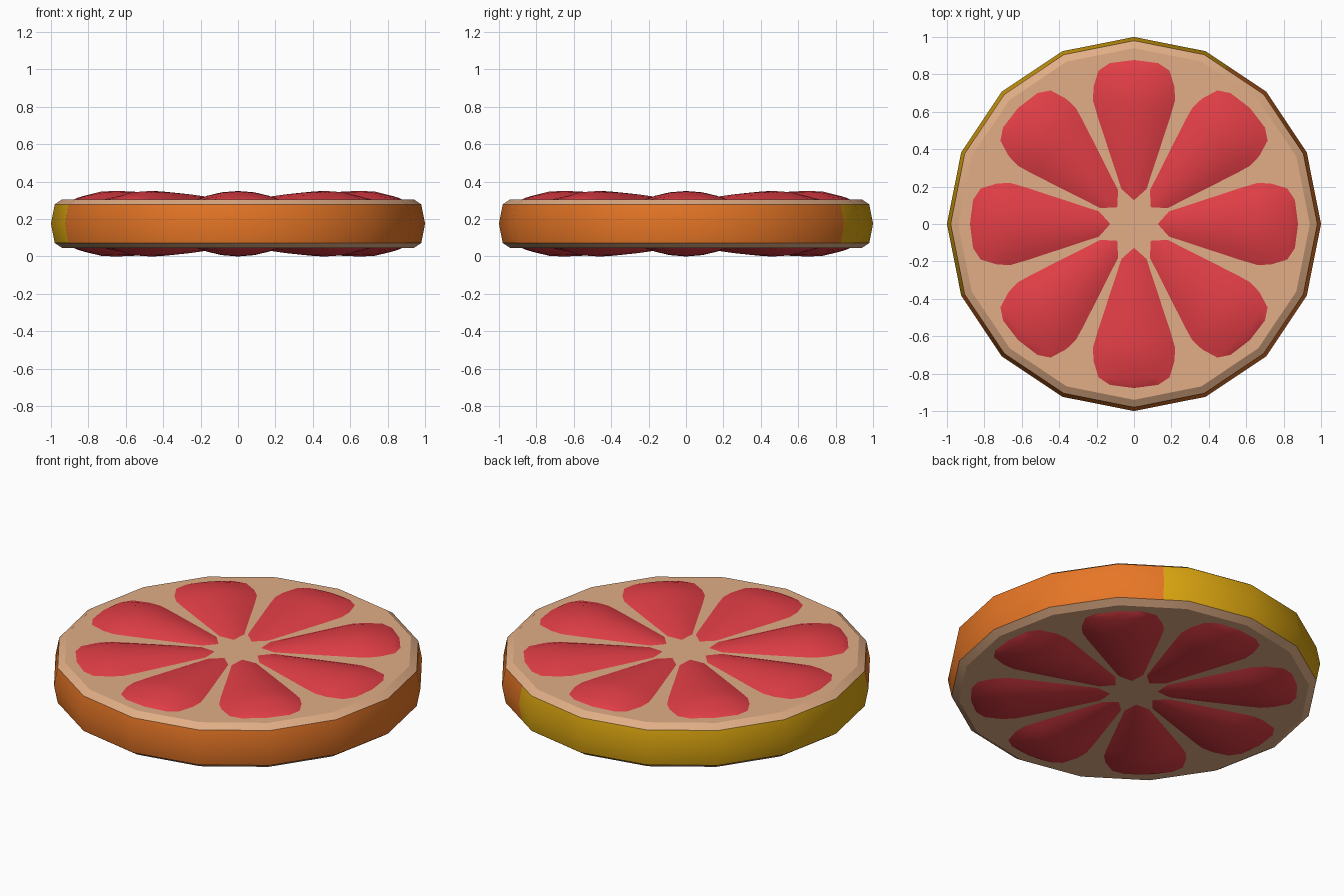
import bpy, bmesh, math

if "Cube" in bpy.data.objects:
    bpy.data.objects.remove(bpy.data.objects["Cube"])

def material(name, rgb):
    m = bpy.data.materials.new(name)
    lin = [(c / 255 / 12.92) if c < 10 else ((c / 255 + 0.055) / 1.055) ** 2.4 for c in rgb]
    m.diffuse_color = (*lin, 1)
    m.use_nodes = True
    m.node_tree.nodes["Principled BSDF"].inputs["Base Color"].default_value = m.diffuse_color
    return m

PITH = material("pith cream", (225, 174, 134))
ORANGE = material("rind orange", (230, 118, 38))
YELLOW = material("rind yellow", (220, 166, 16))
RED = material("flesh red", (226, 62, 70))

def finish(name, bm, mats):
    bmesh.ops.recalc_face_normals(bm, faces=bm.faces)
    me = bpy.data.meshes.new(name)
    bm.to_mesh(me)
    bm.free()
    for m in mats:
        me.materials.append(m)
    ob = bpy.data.objects.new(name, me)
    bpy.context.collection.objects.link(ob)
    bpy.ops.object.select_all(action='DESELECT')
    ob.select_set(True)
    bpy.context.view_layer.objects.active = ob
    bpy.ops.object.shade_smooth_by_angle(angle=math.radians(30))
    return ob

# sixteen-sided slice; one side is split where the yellow patch begins
PATCH_START, PATCH_END, MID = 59.4, 202.5, 0.175
ring = sorted([(i * 22.5, 1.0) for i in range(16)]
              + [(PATCH_START, math.cos(math.radians(11.25)) / math.cos(math.radians(PATCH_START - 56.25)))])
profile = [(0.94, 0.045), (0.98, 0.072), (1.0, MID), (0.98, 0.278), (0.94, 0.305)]
bm = bmesh.new()
loops = [[bm.verts.new((r * k * math.cos(math.radians(a)), r * k * math.sin(math.radians(a)), z))
          for a, k in ring] for r, z in profile]
n = len(ring)
for level in range(len(loops) - 1):
    lo, hi = loops[level], loops[level + 1]
    for i in range(n):
        j = (i + 1) % n
        f = bm.faces.new((lo[i], lo[j], hi[j], hi[i]))
        if level in (1, 2):
            f.material_index = 2 if PATCH_START - 0.1 < ring[i][0] < PATCH_END - 0.1 else 1
bm.faces.new(loops[0])
bm.faces.new(loops[-1])
finish("slice_body", bm, [PITH, ORANGE, YELLOW])

# domed flesh wedge: distance from centre, half width, dome height
STATIONS = [(0.187, 0.067, 0.008), (0.40, 0.137, 0.030), (0.58, 0.196, 0.043),
            (0.66, 0.219, 0.045), (0.73, 0.217, 0.042), (0.82, 0.19, 0.020), (0.86, 0.13, 0.008)]
COLS = [-1, -0.75, -0.4, 0, 0.4, 0.75, 1]

def flesh(name, side):
    bm = bmesh.new()
    for k in range(8):
        a = math.radians(45 * k)
        c, s = math.cos(a), math.sin(a)

        def vert(r, y, h):
            return bm.verts.new((r * c - y * s, r * s + y * c, MID + side * (0.13 + h)))
        tip, end = vert(0.127, 0, 0), vert(0.877, 0, 0)
        rows = [[vert(r, w * u, h * (1 - u * u)) for u in COLS] for r, w, h in STATIONS]
        for i in range(len(COLS) - 1):
            bm.faces.new((tip, rows[0][i], rows[0][i + 1]))
            for p, q in zip(rows, rows[1:]):
                bm.faces.new((p[i], q[i], q[i + 1], p[i + 1]))
            bm.faces.new((rows[-1][i], end, rows[-1][i + 1]))
    # open shells: point every face away from the slice
    bm.normal_update()
    ob = finish(name, bm, [RED])
    if ob.data.polygons[0].normal.z * side < 0:
        ob.data.flip_normals()
    # each wedge is checked on its own in case islands differ
    bm = bmesh.new()
    bm.from_mesh(ob.data)
    bm.normal_update()
    bmesh.ops.reverse_faces(bm, faces=[f for f in bm.faces if f.normal.z * side < 0])
    bm.to_mesh(ob.data)
    bm.free()

flesh("flesh_top", 1)
flesh("flesh_bottom", -1)
